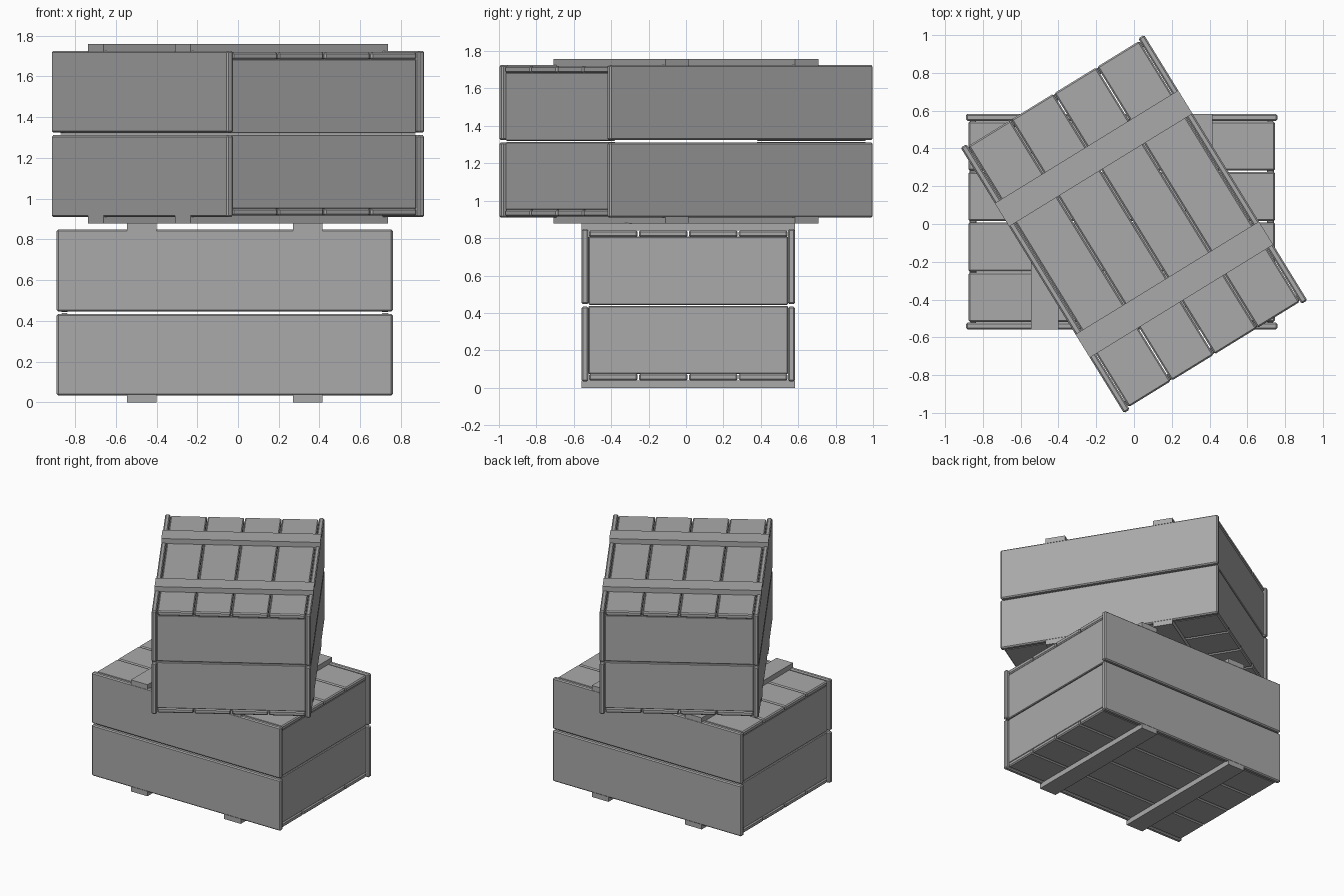
import bpy, bmesh, math
from mathutils import Matrix, Vector

if "Cube" in bpy.data.objects:
    bpy.data.objects.remove(bpy.data.objects["Cube"], do_unlink=True)

wood = bpy.data.materials.new("grey_wood")
wood.use_nodes = True
GREY = (0.4, 0.4, 0.4, 1)
wood.diffuse_color = GREY
wood.node_tree.nodes["Principled BSDF"].inputs["Base Color"].default_value = GREY

# Crate dimensions: half length, half width, body height, board thickness
L, W, H, T = 0.825, 0.57, 0.815, 0.036
BATTEN = 0.033
GAP = 0.006


def board(name, frame, lo, hi, bevel=0.008):
    """Box between two corners, with chamfered edges."""
    lo, hi = Vector(lo), Vector(hi)
    bm = bmesh.new()
    bmesh.ops.create_cube(bm, size=1)
    bmesh.ops.scale(bm, vec=hi - lo, verts=bm.verts)
    bmesh.ops.translate(bm, vec=(lo + hi) / 2, verts=bm.verts)
    if bevel:
        bmesh.ops.bevel(bm, geom=bm.edges[:], offset=bevel, segments=1,
                        affect='EDGES')
    mesh = bpy.data.meshes.new(name)
    bm.to_mesh(mesh)
    bm.free()
    mesh.materials.append(wood)
    obj = bpy.data.objects.new(name, mesh)
    obj.matrix_world = frame
    bpy.context.collection.objects.link(obj)


def crate(label, x, y, z, angle):
    frame = Matrix.Translation((x, y, z)) @ Matrix.Rotation(math.radians(angle), 4, 'Z')
    base, top = BATTEN, BATTEN + H
    mid = (base + top) / 2
    inner = W - T

    # Two long boards on each side, two recessed boards at each end
    rows = [("lower", base, mid - GAP), ("upper", mid + GAP, top)]
    for s, side in ((-1, "right"), (1, "left")):
        for row, z0, z1 in rows:
            ys = sorted((s * W, s * inner))
            board(f"{label}_{side}_side_board_{row}", frame, (-L, ys[0], z0), (L, ys[1], z1))
            xs = sorted((s * (L - 0.02), s * (L - 0.02 - T)))
            e0 = max(z0 - GAP / 2, base + T + 0.004)
            e1 = min(z1 + GAP / 2, top - T - 0.004)
            board(f"{label}_{side}_end_board_{row}", frame,
                  (xs[0], -inner, e0), (xs[1], inner, e1), 0.005)

    # Four planks in the floor and lid
    step = 2 * inner / 4
    for part, z0 in (("floor", base + 0.006), ("lid", top - 0.006 - T)):
        for i in range(4):
            y0 = -inner + i * step
            board(f"{label}_{part}_plank_{i + 1}", frame,
                  (-L + 0.014, y0 + GAP / 2, z0), (L - 0.014, y0 + step - GAP / 2, z0 + T))

    # Cross battens above and below
    for part, z0, z1 in (("bottom", 0, base + 0.006), ("top", top - 0.006, top + BATTEN)):
        for s, end in ((-1, "rear"), (1, "near")):
            xs = sorted((s * 0.335, s * 0.48))
            board(f"{label}_{part}_batten_{end}", frame, (xs[0], -W, z0), (xs[1], W, z1), 0)


crate("lower_crate", -0.065, 0.012, 0, 0)
crate("upper_crate", 0, 0, H + 2 * BATTEN - 0.004, -58.4)
